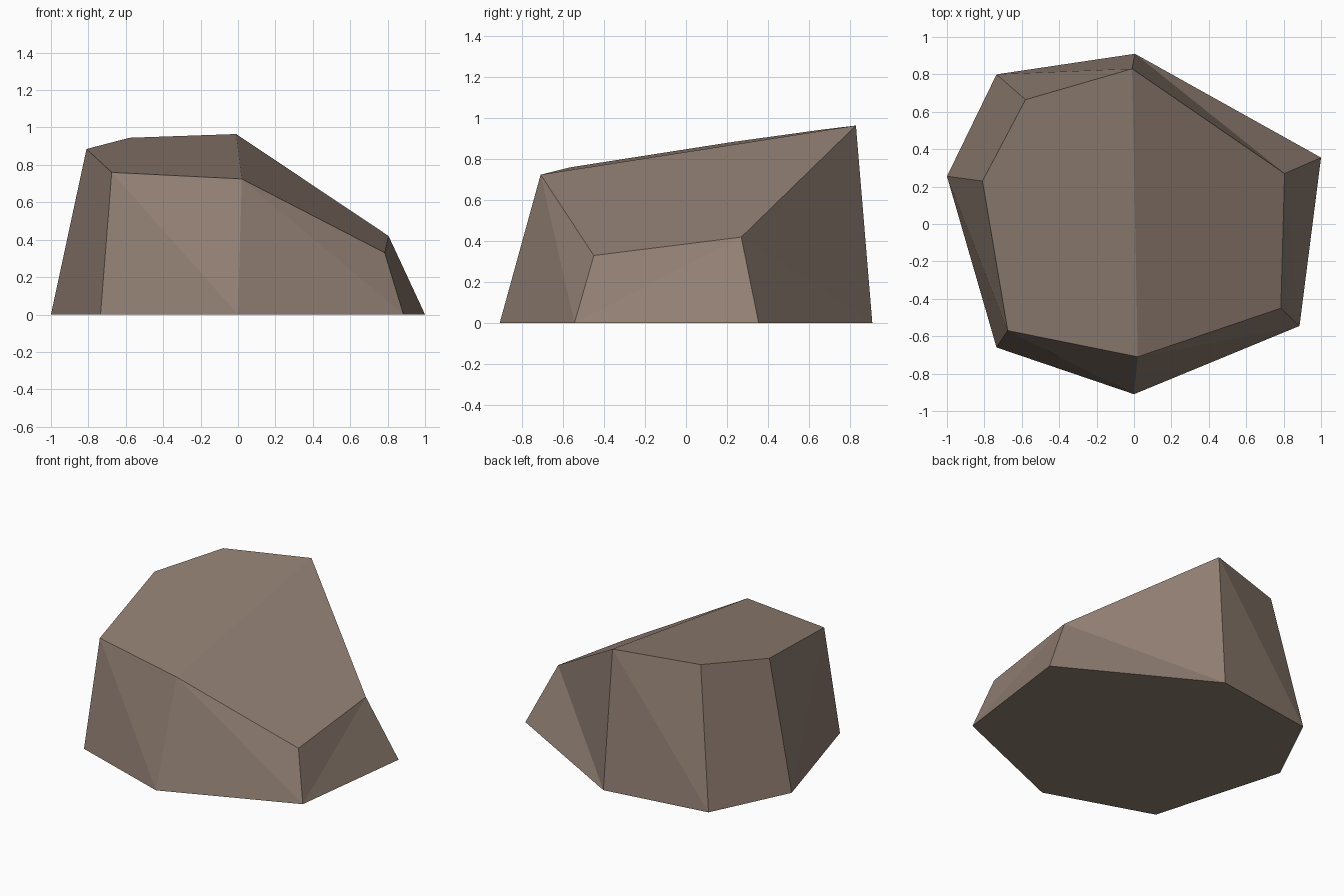
import bpy
import bmesh

if "Cube" in bpy.data.objects:
    bpy.data.objects.remove(bpy.data.objects["Cube"])

# Ground outline and the tilted upper outline, counter-clockwise from the front
base = [(0.0, -0.91), (0.885, -0.545), (1.0, 0.355), (0.005, 0.91),
        (-0.735, 0.80), (-1.0, 0.255), (-0.735, -0.66)]
crown = [(0.02, -0.71, 0.725), (0.785, -0.45, 0.33), (0.805, 0.27, 0.42),
         (-0.01, 0.83, 0.965), (-0.58, 0.665, 0.945), (-0.81, 0.23, 0.885),
         (-0.675, -0.57, 0.76)]
backward = {1, 5}  # sides whose crease leans the other way

stone = bpy.data.materials.new("brown stone")
stone.diffuse_color = (0.283, 0.212, 0.171, 1)
stone.use_nodes = True
stone.node_tree.nodes["Principled BSDF"].inputs["Base Color"].default_value = stone.diffuse_color

bm = bmesh.new()
low = [bm.verts.new((x, y, 0)) for x, y in base]
top = [bm.verts.new(p) for p in crown]

# Flat underside
bm.faces.new(low[::-1])

# Chipped sides, each creased along one diagonal
n = len(low)
for i in range(n):
    j = (i + 1) % n
    if i in backward:
        bm.faces.new((low[i], low[j], top[j]))
        bm.faces.new((low[i], top[j], top[i]))
    else:
        bm.faces.new((low[i], low[j], top[i]))
        bm.faces.new((low[j], top[j], top[i]))

# Two sloping top facets meeting on the front-to-back ridge
bm.faces.new(top[0:4])
bm.faces.new(top[3:] + top[:1])

bmesh.ops.recalc_face_normals(bm, faces=bm.faces[:])
mesh = bpy.data.meshes.new("rock")
bm.to_mesh(mesh)
bm.free()
mesh.materials.append(stone)
rock = bpy.data.objects.new("rock", mesh)
bpy.context.collection.objects.link(rock)
